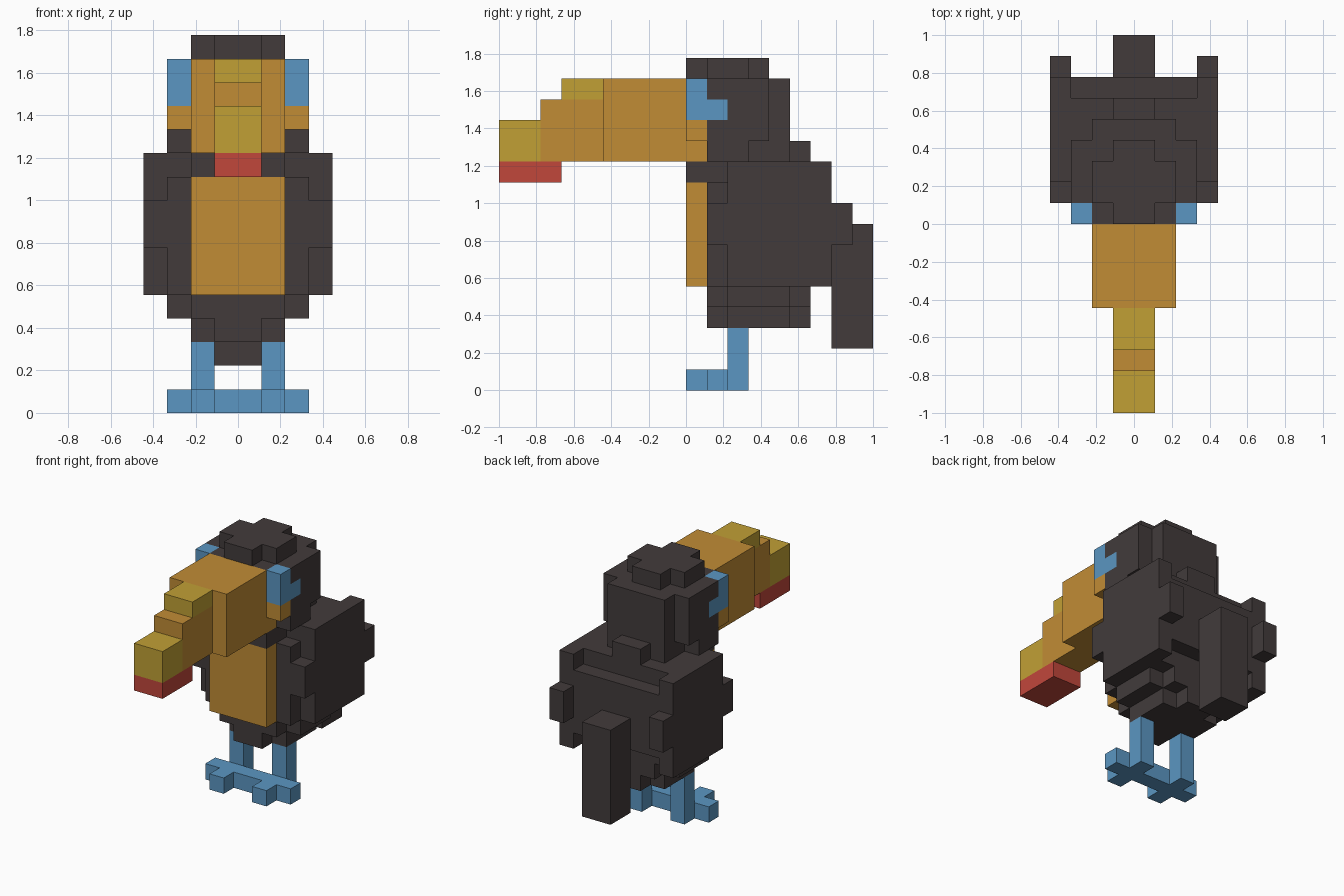
import bpy
import bmesh
from mathutils import Vector

UNIT = 1 / 9  # edge length of one block

default_cube = bpy.data.objects.get("Cube")
if default_cube:
    bpy.data.objects.remove(default_cube, do_unlink=True)


def srgb_to_linear(value):
    value /= 255
    return value / 12.92 if value <= 0.04045 else ((value + 0.055) / 1.055) ** 2.4


def make_material(name, *srgb):
    colour = [srgb_to_linear(v) for v in srgb] + [1.0]
    material = bpy.data.materials.new(name)
    material.diffuse_color = colour
    material.use_nodes = True
    shader = material.node_tree.nodes["Principled BSDF"]
    shader.inputs["Base Color"].default_value = colour
    shader.inputs["Roughness"].default_value = 0.9
    return material


charcoal = make_material("charcoal feathers", 66, 59, 59)
orange = make_material("orange", 193, 140, 53)
yellow = make_material("mustard yellow", 193, 160, 53)
blue = make_material("sky blue", 91, 150, 194)
red = make_material("brick red", 193, 71, 59)


def add_box(bm, xs, ys, zs):
    """Add a box spanning the given block ranges."""
    low, high = (Vector(corner) * UNIT for corner in zip(xs, ys, zs))
    verts = bmesh.ops.create_cube(bm, size=1)["verts"]
    bmesh.ops.scale(bm, vec=high - low, verts=verts)
    bmesh.ops.translate(bm, vec=(low + high) / 2, verts=verts)


def make_part(name, material, *boxes):
    """Each box is (x range or half width, y range, z range)."""
    bm = bmesh.new()
    for xs, ys, zs in boxes:
        if isinstance(xs, int):
            xs = (-xs, xs)
        add_box(bm, xs, ys, zs)
    mesh = bpy.data.meshes.new(name)
    bm.to_mesh(mesh)
    bm.free()
    mesh.materials.append(material)
    part = bpy.data.objects.new(name, mesh)
    bpy.context.collection.objects.link(part)
    return part


def make_pair(name, material, *boxes):
    """Build a left part on +x and its mirrored right twin."""
    make_part("left_" + name, material, *boxes)
    flipped = [((-x[1], -x[0]), y, z) for x, y, z in boxes]
    make_part("right_" + name, material, *flipped)


# Feet and legs
make_part("foot_bar", blue, (3, (1, 2), (0, 1)))
make_pair("toe", blue, ((1, 2), (0, 1), (0, 1)))
make_pair("leg", blue, ((1, 2), (2, 3), (0, 3)))

# Body with a recessed back edge, stepping inward underneath
make_part(
    "body", charcoal,
    (3, (2, 6), (5, 11)),
    (3, (6, 7), (6, 10)),
    (3, (1, 2), (5, 10)),
)
make_part(
    "underbody", charcoal,
    (2, (1, 6), (4, 5)),
    (3, (2, 5), (4, 5)),
    (1, (1, 6), (3, 4)),
    (2, (2, 5), (3, 4)),
)
make_part("belly", orange, (2, (0, 1), (5, 10)))
make_part("neck", charcoal, (2, (0, 2), (10, 11)))

# Wings with raised bumps front and back, and the hanging tail
make_pair(
    "wing", charcoal,
    ((3, 4), (2, 7), (5, 11)),
    ((3, 4), (1, 2), (7, 9)),
    ((3, 4), (7, 8), (7, 9)),
)
make_part("tail", charcoal, (1, (7, 9), (2, 8)))

# Head: rounded base, skull and crown
make_part(
    "head", charcoal,
    (3, (1, 3), (11, 12)),
    (2, (3, 5), (11, 12)),
    (1, (5, 6), (11, 12)),
    (2, (1, 5), (12, 15)),
    (2, (0, 1), (13, 15)),
)
make_part(
    "crown", charcoal,
    (1, (0, 4), (15, 16)),
    (2, (1, 3), (15, 16)),
)
make_pair(
    "temple", charcoal,
    ((2, 3), (1, 2), (12, 13)),
    ((2, 3), (1, 2), (14, 15)),
    ((2, 3), (2, 4), (12, 15)),
)

# Face patches
make_part("face", orange, (2, (0, 1), (11, 13)))
make_pair("cheek", orange, ((2, 3), (0, 1), (12, 13)))
make_pair(
    "eye_patch", blue,
    ((2, 3), (0, 1), (13, 15)),
    ((2, 3), (1, 2), (13, 14)),
)

# Beak
make_part("beak_base", orange, (2, (-4, 0), (11, 15)))
make_part("beak_middle", orange, (1, (-7, -4), (11, 14)))
make_part("beak_ridge", yellow, (1, (-6, -4), (14, 15)))
make_part("beak_tip", yellow, (1, (-9, -7), (11, 13)))
make_part("beak_underside", red, (1, (-9, -6), (10, 11)))
